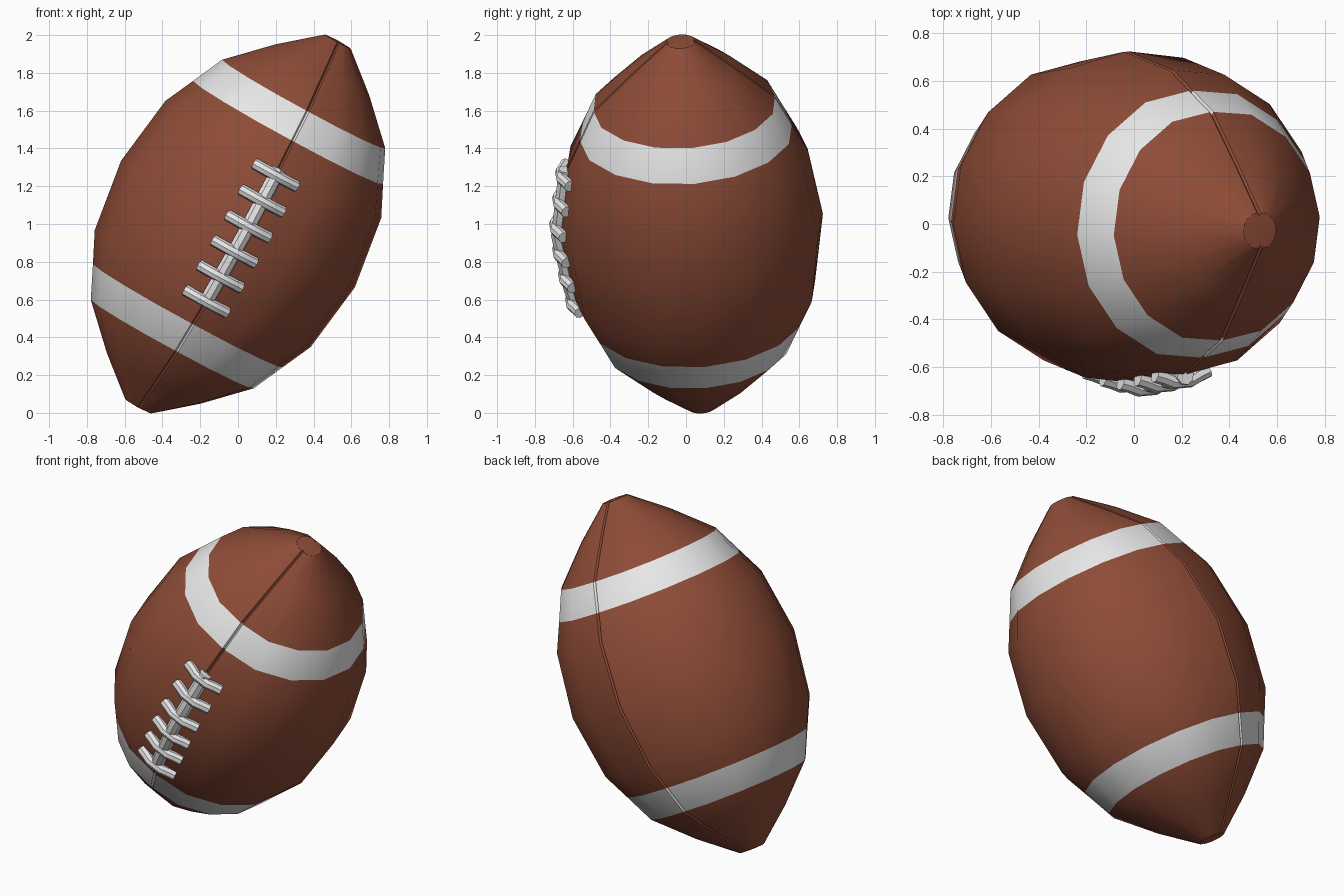
import bpy, bmesh, math
from mathutils import Vector

if "Cube" in bpy.data.objects:
    bpy.data.objects.remove(bpy.data.objects["Cube"])

# Frame of the tilted ball: long axis, seam direction, sideways direction
CENTRE = Vector((0, 0.027, 1.0))
AXIS = Vector((0.53, -0.055, 0.97)).normalized()
front = Vector((0, -1, 0))
front = (front - AXIS * front.dot(AXIS)).normalized()
right = AXIS.cross(front).normalized()
if right.x < 0:
    right = -right
SPIN = math.radians(4.5)
SEAM = front * math.cos(SPIN) + right * math.sin(SPIN)
SIDE = right * math.cos(SPIN) - front * math.sin(SPIN)


def place(s, out, across):
    return CENTRE + AXIS * s + SEAM * out + SIDE * across


def material(name, rgb):
    m = bpy.data.materials.new(name)
    m.diffuse_color = (*rgb, 1)
    m.use_nodes = True
    m.node_tree.nodes["Principled BSDF"].inputs["Base Color"].default_value = m.diffuse_color
    return m


leather = material("brown leather", (0.27, 0.072, 0.038))
white = material("white", (0.8, 0.8, 0.8))


def smooth(ob, angle):
    bpy.ops.object.select_all(action='DESELECT')
    ob.select_set(True)
    bpy.context.view_layer.objects.active = ob
    bpy.ops.object.shade_smooth_by_angle(angle=math.radians(angle))


# Ball profile: distance along axis, radius, seam dip
half = [(0, 0.706, 0.006), (0.39, 0.652, 0.012), (0.553, 0.574, 0.012),
        (0.725, 0.493, 0.012), (0.932, 0.283, 0.02), (1.102, 0.078, 0.004)]
rings = [(-s, r, d) for s, r, d in reversed(half[1:])] + half

# Ball body: 16 sides, with a narrow groove along the front and back seams
bm = bmesh.new()
grid = []
for s, r, dip in rings:
    row = []
    for k in range(16):
        a = k * math.tau / 16
        if k % 8 == 0:
            w = min(0.009, r * 0.1) / r
            g = min(0.014, r * 0.15)
            cols = [(a - w, r - dip), (a, r - dip - g), (a + w, r - dip)]
        else:
            cols = [(a, r)]
        for ang, rad in cols:
            row.append(bm.verts.new(place(s, rad * math.cos(ang), rad * math.sin(ang))))
    grid.append(row)
n = len(grid[0])
for i in range(len(grid) - 1):
    mid = abs(rings[i][0] + rings[i + 1][0]) / 2
    for j in range(n):
        k = (j + 1) % n
        f = bm.faces.new((grid[i][j], grid[i][k], grid[i + 1][k], grid[i + 1][j]))
        f.material_index = 1 if 0.553 < mid < 0.725 else 0
for row, s in ((grid[0], -1.108), (grid[-1], 1.108)):
    tip = bm.verts.new(place(s, 0, 0))
    for j in range(n):
        bm.faces.new((row[j], row[(j + 1) % n], tip))
bmesh.ops.recalc_face_normals(bm, faces=bm.faces)
me = bpy.data.meshes.new("ball_body")
bm.to_mesh(me)
bm.free()
body = bpy.data.objects.new("ball_body", me)
bpy.context.collection.objects.link(body)
me.materials.append(leather)
me.materials.append(white)
smooth(body, 35)


def surface(s):
    s = abs(s)
    for (s0, r0, d0), (s1, r1, d1) in zip(half, half[1:]):
        if s <= s1:
            return r0 - d0 + (r1 - d1 - r0 + d0) * (s - s0) / (s1 - s0)


def cord(name, pts, radius):
    cu = bpy.data.curves.new(name, 'CURVE')
    cu.dimensions = '3D'
    cu.bevel_depth = radius
    cu.bevel_resolution = 2
    cu.use_fill_caps = True
    sp = cu.splines.new('POLY')
    sp.points.add(len(pts) - 1)
    for p, co in zip(sp.points, pts):
        p.co = (*co, 1)
    cu.materials.append(white)
    ob = bpy.data.objects.new(name, cu)
    bpy.context.collection.objects.link(ob)
    bpy.ops.object.select_all(action='DESELECT')
    ob.select_set(True)
    bpy.context.view_layer.objects.active = ob
    bpy.ops.object.convert(target='MESH')
    smooth(bpy.context.object, 40)


# Long lace running along the front seam
cord("long_lace", [place(s, surface(s) + 0.006, 0)
                   for s in (-0.43, -0.33, -0.2, 0, 0.2, 0.3, 0.39)], 0.04)

# Six cross laces arching over the long lace
for i in range(6):
    s = -0.41 + i * 0.153
    r = surface(s)
    cord(f"cross_lace_{i + 1}",
         [place(s, r + h, x) for x, h in
          ((-0.127, -0.008), (-0.085, 0.006), (-0.04, 0.026), (0.04, 0.026),
           (0.085, 0.006), (0.127, -0.008))], 0.031)
